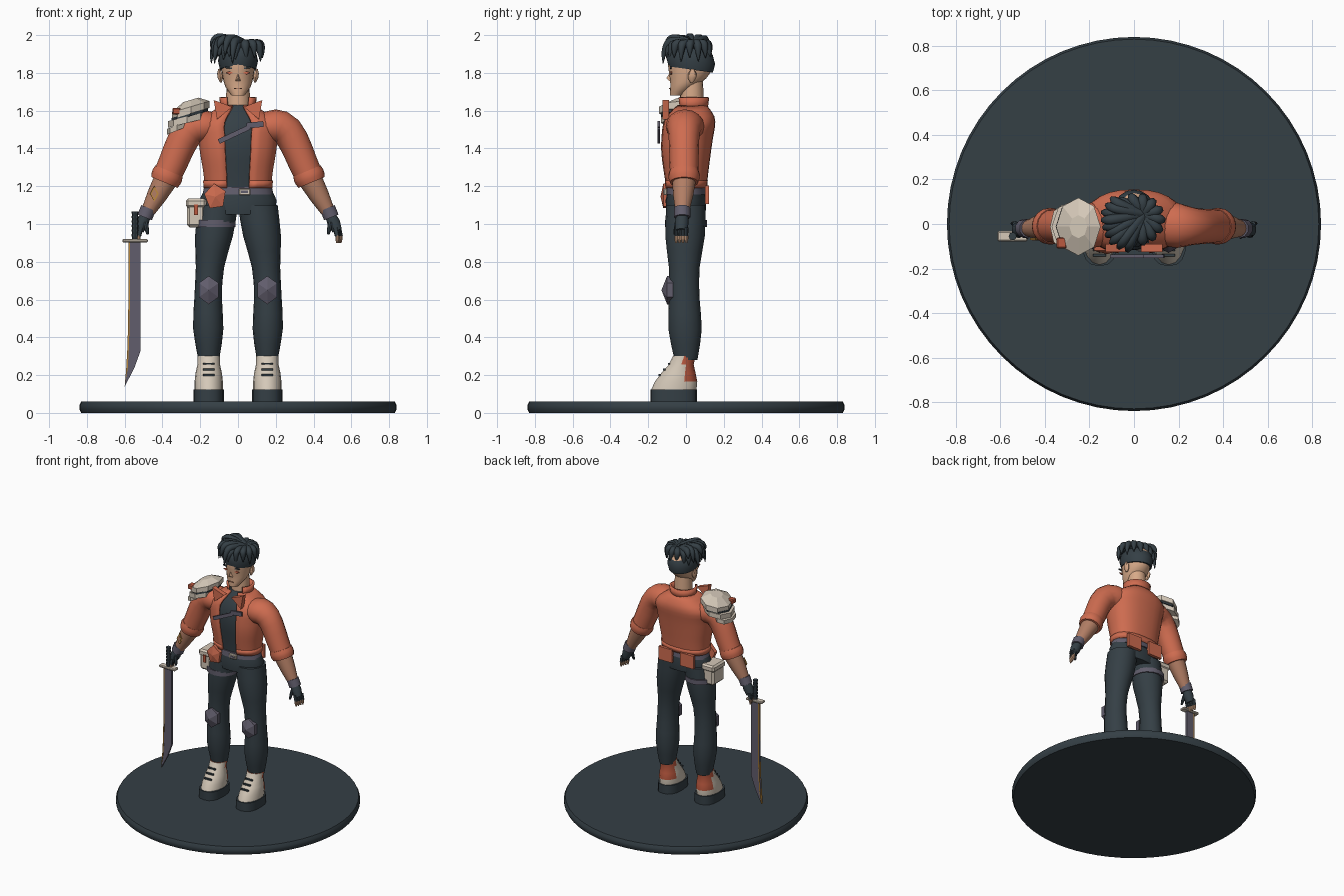
import bpy, bmesh, random
from math import sin, cos, pi, radians
from mathutils import Vector, Matrix

random.seed(4)
if "Cube" in bpy.data.objects:
    bpy.data.objects.remove(bpy.data.objects["Cube"])


def material(name, *rgb):
    m = bpy.data.materials.new(name)
    m.use_nodes = True
    m.diffuse_color = (*rgb, 1)
    m.node_tree.nodes["Principled BSDF"].inputs["Base Color"].default_value = (*rgb, 1)
    return m


DARK = material("dark slate", .035, .05, .06)
ORANGE = material("burnt orange", .62, .15, .08)
CREAM = material("cream", .66, .58, .48)
GREY = material("violet grey", .12, .11, .15)
SKIN = material("light skin", .68, .4, .25)
TAN = material("tan skin", .45, .21, .13)
GOLD = material("gold", .5, .25, .05)
RED = material("rust red", .5, .1, .05)


def finish(name, bm, mat, mirror=False, smooth=False, closed=True):
    if closed:
        bmesh.ops.recalc_face_normals(bm, faces=bm.faces)
    mesh = bpy.data.meshes.new(name)
    bm.to_mesh(mesh)
    bm.free()
    ob = bpy.data.objects.new(name, mesh)
    bpy.context.collection.objects.link(ob)
    mesh.materials.append(mat)
    if smooth:
        bpy.ops.object.select_all(action='DESELECT')
        ob.select_set(True)
        bpy.context.view_layer.objects.active = ob
        bpy.ops.object.shade_smooth_by_angle(angle=radians(40))
    if mirror:
        ob.modifiers.new("mirror", 'MIRROR')
    return ob


def sample(values, t):
    """Smooth curve through evenly spaced values."""
    last = len(values) - 1
    i = min(int(t * last), last - 1)
    f = t * last - i
    a, b = values[i], values[i + 1]
    before = values[i - 1] if i else a * 2 - b
    after = values[i + 2] if i + 2 <= last else b * 2 - a
    return (a * 2 + (b - before) * f + (before * 2 - a * 5 + b * 4 - after) * f * f
            + (a * 3 - before - b * 3 + after) * f ** 3) / 2


def tube(name, mat, path, widths, depth=1, sides=16, square=2, steps=1, gap=0,
         tilt=False, shear_x=0, shear_y=0, smooth=True, **options):
    """Rings along a path; depth is relative to width, gap opens the front."""
    bm = bmesh.new()
    path = [Vector(p) for p in path]
    depths = depth if isinstance(depth, list) else [depth, depth]
    count = (len(widths) - 1) * steps
    centres = [sample(path, i / count) for i in range(count + 1)]
    rows = []
    for i, centre in enumerate(centres):
        across = Vector((1, 0, 0))
        if tilt:
            run = centres[min(i + 1, count)] - centres[max(i - 1, 0)]
            across = Vector((run.z, 0, -run.x)).normalized()
        width = sample(widths, i / count)
        thick = width * sample(depths, i / count)
        row = []
        for k in range(sides + bool(gap)):
            angle = -pi / 2 + gap + (pi - gap) * 2 * k / sides
            c, s = [abs(v) ** (2 / square) * (1 if v > 0 else -1) for v in (cos(angle), sin(angle))]
            off = across * width * c + Vector((0, thick * s, 0))
            off.z += shear_x * off.x + shear_y * off.y
            row.append(bm.verts.new(centre + off))
        rows.append(row)
    for low, high in zip(rows, rows[1:]):
        for k in range(sides):
            j = (k + 1) % len(low)
            bm.faces.new((low[k], low[j], high[j], high[k]))
    if not gap:
        bm.faces.new(rows[0])
        bm.faces.new(rows[-1])
    ob = finish(name, bm, mat, smooth=smooth, closed=not gap, **options)
    if gap:
        ob.modifiers.new("cloth", 'SOLIDIFY').thickness = .014
    return ob


def stack(name, mat, bottom, top, widths, x=0, y=0, **options):
    return tube(name, mat, [(x, y, bottom), (x, y, top)], widths, **options)


def plate(name, mat, outline, y, depth, peak=0, **options):
    """Outline in x and z given a depth; peak raises the middle of its front."""
    bm = bmesh.new()
    front = [bm.verts.new((x, y, z)) for x, z in outline]
    back = [bm.verts.new((x, y + depth, z)) for x, z in outline]
    face = bm.faces.new(front)
    bm.faces.new(back)
    for k in range(len(front)):
        bm.faces.new((front[k - 1], front[k], back[k], back[k - 1]))
    if peak:
        bmesh.ops.poke(bm, faces=[face])["verts"][0].co.y -= peak
    return finish(name, bm, mat, **options)


def gem(name, mat, at, width, height, sides=4, turn=0, depth=.009, **options):
    x, y, z = at
    angles = [radians(turn) + 2 * pi * k / sides for k in range(sides)]
    outline = [(x + width * cos(a), z + height * sin(a)) for a in angles]
    return plate(name, mat, outline, y, depth, **options)


def box(name, mat, at, size, bevel=0, roll=0, **options):
    bm = bmesh.new()
    bmesh.ops.create_cube(bm, size=1)
    bmesh.ops.scale(bm, vec=size, verts=bm.verts)
    bmesh.ops.rotate(bm, matrix=Matrix.Rotation(-roll, 3, 'Y'), verts=bm.verts)
    bmesh.ops.translate(bm, vec=at, verts=bm.verts)
    if bevel:
        bmesh.ops.bevel(bm, geom=bm.edges[:], offset=bevel, segments=1, affect='EDGES')
    return finish(name, bm, mat, **options)


# Display base
stack("base_disc", DARK, bottom=0, top=.06, widths=[.83, .84, .84, .83], sides=64)

# Boots and legs
LEG = .155
stack("boot_sole", DARK, bottom=.06, top=.125, widths=[.08, .08], x=LEG, y=-.065,
      depth=1.55, square=2.6, mirror=True)
boot = tube("boot_upper", CREAM, [(LEG, -.065, .12), (LEG, -.04, .21), (LEG, -.01, .3)],
            widths=[.075, .075, .07, .06, .06], depth=[1.6, 1.5, 1.3, 1.1, 1], mirror=True)
boot.data.materials.append(RED)
for face in boot.data.polygons:
    face.material_index = int(face.center.y > -.015 and face.center.z > .17)
for step in range(3):
    box("boot_lace", DARK, at=(LEG, -.14 + step * .025, .2 + step * .03),
        size=(.06, .012, .01), mirror=True)
tube("trouser_leg", DARK, [(LEG, 0, .28), (LEG, -.01, .69), (.105, 0, 1.1)],
     widths=[.055, .08, .073, .075, .1, .105], depth=[1.1, 1.1, 1], steps=2, mirror=True)
stack("hips", DARK, bottom=1.05, top=1.2, widths=[.19, .205, .17], depth=.53, sides=20)
gem("knee_pad", GREY, at=(LEG, -.1, .65), width=.06, height=.075, sides=6, turn=30,
    depth=.03, peak=.03, mirror=True)

# Belt, thigh strap and pouch
stack("belt", GREY, bottom=1.155, top=1.195, widths=[.188, .18], depth=.58, sides=20)
box("belt_buckle", CREAM, at=(.035, -.11, 1.17), size=(.06, .02, .035), bevel=.005)
box("buckle_centre", GREY, at=(.035, -.12, 1.17), size=(.036, .005, .014))
stack("thigh_strap", GREY, bottom=.985, top=1.02, widths=[.112, .112], x=-.125)
box("pouch", CREAM, at=(-.222, -.01, 1.045), size=(.095, .135, .125), bevel=.014)
box("pouch_lid", CREAM, at=(-.222, -.01, 1.11), size=(.108, .147, .05), bevel=.012)
box("pouch_mark", RED, at=(-.222, -.086, 1.075), size=(.022, .008, .055))

# Shirt and open jacket
tube("shirt", DARK, [(0, 0, 1.17), (0, 0, 1.4), (0, .03, 1.63)], sides=20, square=2.4,
     widths=[.155, .17, .18, .18, .07], depth=[.6, .6, .65, .65, .9], steps=2)
tube("jacket", ORANGE, [(0, 0, 1.19), (0, 0, 1.41), (0, .03, 1.63)], sides=24, square=2.4,
     widths=[.175, .185, .2, .21, .21, .085], depth=[.62, .65, .66, .66, .66, .9],
     steps=3, gap=radians(16))
stack("jacket_hem", ORANGE, bottom=1.19, top=1.23, widths=[.182, .186], depth=.62,
      sides=24, square=2.4, gap=radians(16))
stack("collar", ORANGE, bottom=1.6, top=1.67, widths=[.09, .1], y=.03, depth=.93, gap=radians(42))
gem("collar_point", ORANGE, at=(.09, -.125, 1.61), width=.06, height=.06, sides=3, turn=50,
    depth=.035, mirror=True)
gem("front_flap", ORANGE, at=(-.12, -.12, 1.145), width=.06, height=.07, sides=5, turn=25,
    depth=.03, peak=.015)
gem("back_flap", ORANGE, at=(.09, .1, 1.155), width=.08, height=.07, sides=4, turn=45,
    depth=.022, mirror=True)
box("chest_strap", GREY, at=(-.02, -.145, 1.475), size=(.18, .014, .026), roll=.44)
box("chest_strap_end", GREY, at=(.09, -.145, 1.525), size=(.09, .014, .03), roll=.1)

# Arms, gloves and fingers
arm = dict(tilt=True, mirror=True)
tube("sleeve", ORANGE, [(.12, 0, 1.52), (.26, -.01, 1.49), (.37, -.01, 1.265)],
     widths=[.07, .09, .085, .08, .075], depth=[1.3, 1, 1], steps=2, **arm)
tube("sleeve_cuff", ORANGE, [(.365, -.01, 1.28), (.39, -.01, 1.22)],
     widths=[.078, .083, .082, .075], **arm)
tube("forearm", TAN, [(.38, -.01, 1.24), (.48, -.02, 1.06)], widths=[.064, .053, .036], **arm)
tube("wrist_band", GREY, [(.474, -.02, 1.085), (.494, -.02, 1.035)], widths=[.043, .043],
     sides=10, **arm)
tube("glove_palm", DARK, [(.49, -.02, 1.045), (.525, -.025, .965)], widths=[.03, .036, .027],
     depth=[1.1, 1, 1.2], sides=10, **arm)
for finger in range(4):
    y, x = -.052 + .018 * finger, .515 + .006 * finger
    tube("glove_finger", DARK, [(x, y, .98), (x + .01, y, .935)], widths=[.013, .012],
         depth=.8, sides=8, **arm)
    tube("finger_tip", SKIN, [(x + .01, y, .94), (x + .01, y, .9)], widths=[.01, .01, .005],
         sides=8, **arm)
tube("thumb", DARK, [(.49, -.045, 1.01), (.478, -.06, .945)], widths=[.014, .012, .007],
     sides=8, **arm)
gem("arm_tattoo", GOLD, at=(-.443, -.071, 1.16), width=.023, height=.042)
gem("arm_tattoo_centre", TAN, at=(-.443, -.073, 1.16), width=.014, height=.026)

# Shoulder guard in layered plates
guard = dict(sides=8, smooth=False, y=-.012)
stack("shoulder_guard_top", CREAM, bottom=1.585, top=1.657, widths=[.1, .1, .04], x=-.25,
      depth=1.3, shear_x=.3, **guard)
stack("shoulder_guard_rim", DARK, bottom=1.57, top=1.59, widths=[.097, .097], x=-.255,
      depth=1.25, shear_x=.3, **guard)
stack("shoulder_guard_middle", CREAM, bottom=1.535, top=1.57, widths=[.1, .1], x=-.27,
      depth=1.2, shear_x=.25, **guard)
stack("shoulder_guard_lower", CREAM, bottom=1.495, top=1.525, widths=[.055, .055], x=-.322,
      depth=1.8, shear_x=.4, **guard)
box("shoulder_guard_mark", RED, at=(-.325, -.085, 1.597), size=(.045, .05, .035), bevel=.006)

# Neck, head and face
stack("neck", SKIN, bottom=1.58, top=1.76, widths=[.066, .06], y=.03)
tube("head", SKIN, [(0, -.05, 1.68), (0, .01, 1.77), (0, .025, 1.86), (0, .03, 1.95)],
     widths=[.034, .066, .08, .087, .088, .083, .05], depth=[1, 1, 1.2, 1.3, 1.35, 1.3, 1.2],
     steps=2, sides=20)
tube("ear", SKIN, [(.09, .03, 1.75), (.1, .035, 1.82)], widths=[.005, .014, .014, .005],
     depth=1.6, sides=8, mirror=True)
gem("nose", SKIN, at=(0, -.09, 1.77), width=.017, height=.025, sides=3, turn=90,
    depth=.03, peak=.014)
gem("eye", ORANGE, at=(.045, -.083, 1.8), width=.021, height=.008, mirror=True)
box("brow", DARK, at=(.045, -.08, 1.826), size=(.046, .009, .008), roll=.15, mirror=True)
box("mouth", TAN, at=(0, -.086, 1.718), size=(.04, .008, .005))

# Hair: close cap with swept tapered locks
stack("hair_cap", DARK, bottom=1.818, top=1.955, widths=[.096, .106, .096, .06], y=.025,
      depth=1.22, sides=20, shear_y=-.14)
hair = bpy.data.curves.new("hair_locks", 'CURVE')
hair.dimensions = '3D'
hair.bevel_depth = .024
hair.bevel_resolution = 1
hair.resolution_u = 5
hair.materials.append(DARK)
bpy.context.collection.objects.link(bpy.data.objects.new("hair_locks", hair))


def lock(angle, reach, top, end):
    out = Vector((cos(radians(angle)), sin(radians(angle)) * .9, 0))
    crown = Vector((.01, .02, 0))
    up = Vector((0, 0, 1))
    points = [Vector((.045, .045, 1.94)), crown + out * .1 + up * top,
              crown + out * reach + up * (top + end) / 2, crown + out * reach + up * end]
    spline = hair.splines.new('NURBS')
    spline.points.add(len(points) - 1)
    for point, co, radius in zip(spline.points, points, (1, 1.1, .75, .08)):
        point.co = (*co, 1)
        point.radius = radius
    spline.order_u = 3
    spline.use_endpoint_u = True


for i in range(9):
    lock(136 + 15 * i, random.uniform(.15, .165), top=1.99 + .012 * (i % 2), end=1.93 - .04 * (i % 3))
    lock(140 + 15 * i, reach=.135, top=1.95, end=1.87 + .015 * (i % 2))
    lock(-75 + 25 * i, reach=.12, top=1.97, end=1.86 + .02 * (i % 2))

# Sword
SWORD_X, SWORD_Y, HILT, LENGTH = -.545, -.055, .905, .765
spine, cutting = [], []
for i in range(9):
    t = i / 8
    z = HILT - LENGTH * t
    spine.append((-.58 - .02 * t ** 4, z))
    cutting.append((-.515 - .085 * max(0, t * 4 - 3) ** 1.3, z))
plate("blade", GREY, spine + cutting[-2::-1], y=SWORD_Y - .008, depth=.016)
plate("blade_edge", GOLD, spine + [(x + .008, z) for x, z in spine[-2::-1]],
      y=SWORD_Y - .01, depth=.02)
box("sword_guard", CREAM, at=(SWORD_X, SWORD_Y, .912), size=(.135, .045, .018), bevel=.005)
stack("sword_grip", DARK, bottom=.92, top=1.06, widths=[.015, .015], x=SWORD_X, y=SWORD_Y, sides=8)
for i in range(6):
    z = .935 + .024 * i
    stack("grip_wrap", DARK, bottom=z, top=z + .012, widths=[.018, .018],
          x=SWORD_X, y=SWORD_Y, sides=8)
